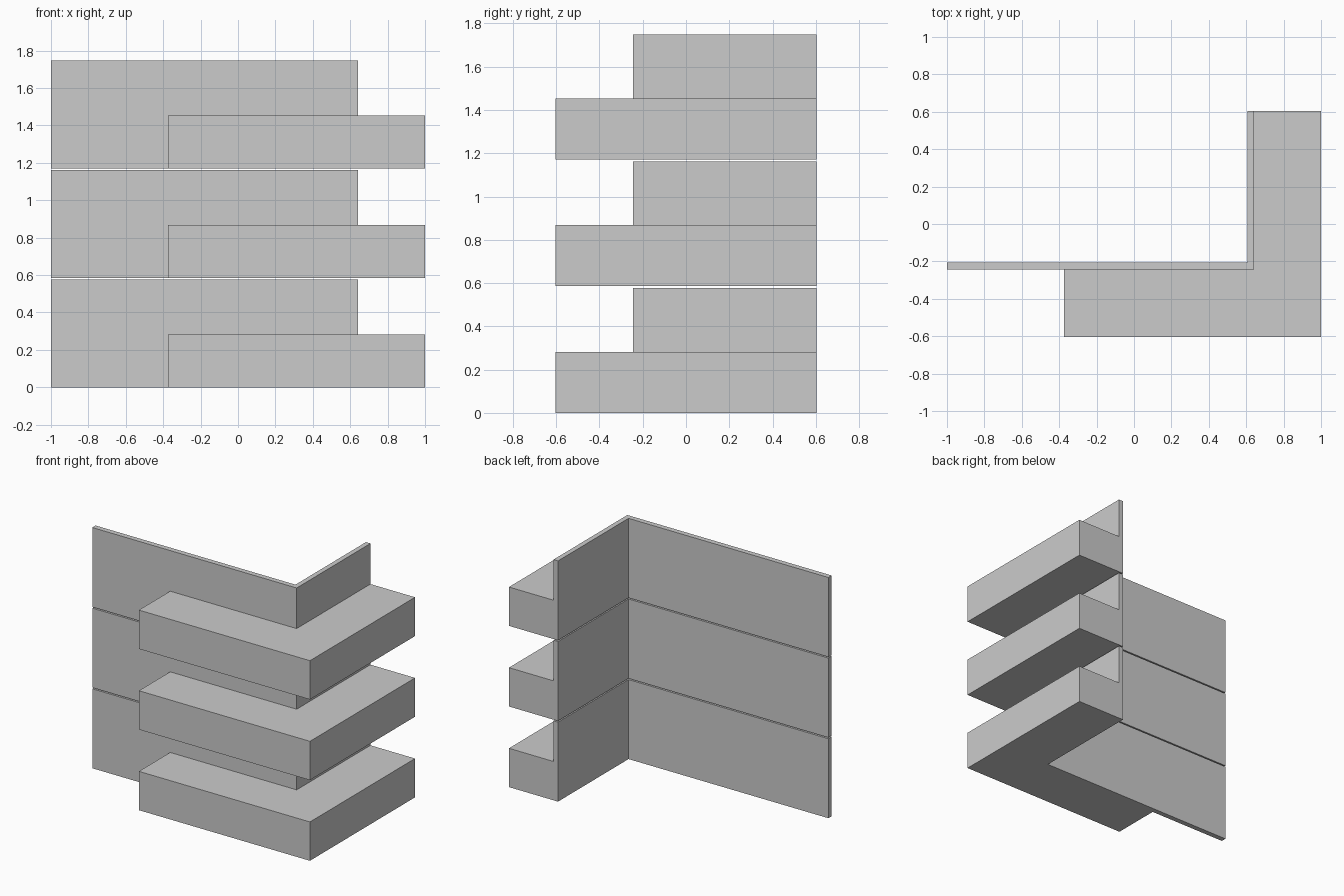
import bpy, bmesh

if "Cube" in bpy.data.objects:
    bpy.data.objects.remove(bpy.data.objects["Cube"])

LEDGE_H, WALL_H, PITCH = 0.282, 0.577, 0.5855
Y = 0.603                    # half depth
WX, WY = 0.642, -0.244       # outer corner of the wall
IX, IY = 0.606, -0.206       # inner corner of the wall
LX = -0.374                  # left end of the ledge

# Plan outlines sharing the outer wall line
wall = [(-1, WY), (LX, WY), (WX, WY), (WX, Y), (IX, Y), (IX, IY), (-1, IY)]
ledge = [(LX, -Y), (1, -Y), (1, Y), (WX, Y), (WX, WY), (LX, WY)]

bm = bmesh.new()
verts = {p: bm.verts.new((*p, 0)) for p in wall + ledge}
plan = [bm.faces.new([verts[p] for p in outline]) for outline in (wall, ledge)]


def raise_faces(faces, height, keep=False):
    res = bmesh.ops.extrude_face_region(bm, geom=faces, use_keep_orig=keep)
    geom = res["geom"]
    bmesh.ops.translate(bm, vec=(0, 0, height),
                        verts=[g for g in geom if isinstance(g, bmesh.types.BMVert)])
    if not keep:
        bmesh.ops.delete(bm, geom=[f for f in faces if f.is_valid], context='FACES_ONLY')
    return [g for g in geom if isinstance(g, bmesh.types.BMFace)]


# Ledge slab together with the wall foot, then the wall alone rises further
tops = raise_faces(plan, LEDGE_H, keep=True)
wall_top = min(tops, key=lambda f: min(f.calc_area(), 99))
raise_faces([wall_top], WALL_H - LEDGE_H)
bmesh.ops.recalc_face_normals(bm, faces=bm.faces)
bmesh.ops.dissolve_limit(bm, angle_limit=0.01, verts=bm.verts, edges=bm.edges)

mesh = bpy.data.meshes.new("corner_panel")
bm.to_mesh(mesh)
bm.free()

# Three identical corner panels stacked with a thin gap
for i, name in enumerate(("lower", "middle", "upper")):
    ob = bpy.data.objects.new(f"{name}_corner_panel", mesh)
    ob.location.z = i * PITCH
    bpy.context.collection.objects.link(ob)
